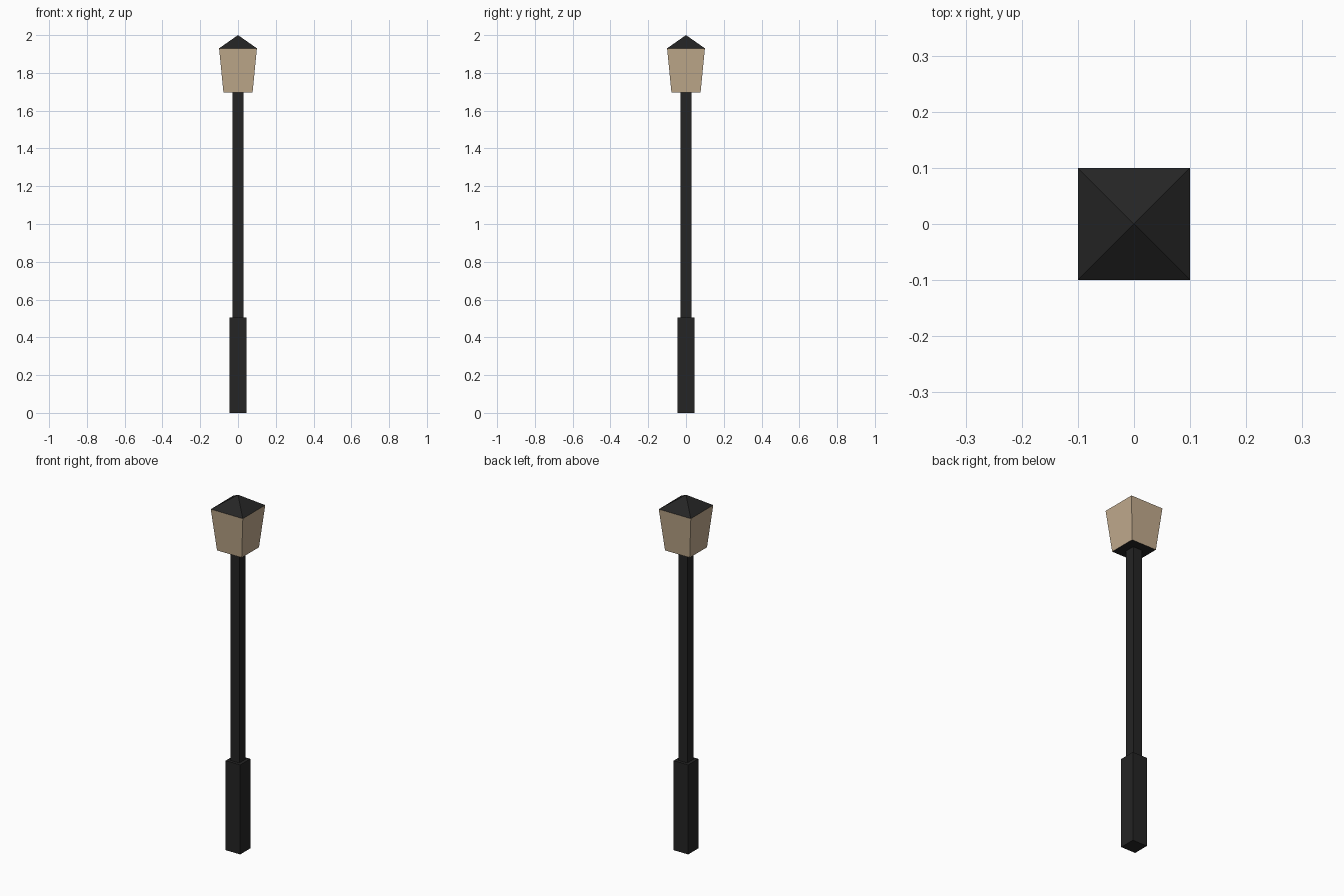
import bpy, bmesh

if "Cube" in bpy.data.objects:
    bpy.data.objects.remove(bpy.data.objects["Cube"])


def material(name, rgb):
    m = bpy.data.materials.new(name)
    m.diffuse_color = (*rgb, 1.0)
    m.use_nodes = True
    m.node_tree.nodes["Principled BSDF"].inputs["Base Color"].default_value = m.diffuse_color
    return m


black = material("black metal", (0.018, 0.018, 0.018))
glass = material("warm glass", (0.54, 0.41, 0.27))


def stack(name, rings, apex=None):
    """Square rings (half width, height) joined into a closed solid."""
    bm = bmesh.new()
    loops = [[bm.verts.new((sx * r, sy * r, z))
              for sx, sy in ((-1, -1), (1, -1), (1, 1), (-1, 1))] for r, z in rings]
    bm.faces.new(loops[0][::-1])
    sides = []
    for a, b in zip(loops, loops[1:]):
        for i in range(4):
            j = (i + 1) % 4
            sides.append(bm.faces.new((a[i], a[j], b[j], b[i])))
    if apex is None:
        bm.faces.new(loops[-1])
    else:
        tip = bm.verts.new((0, 0, apex))
        for i in range(4):
            bm.faces.new((loops[-1][i], loops[-1][(i + 1) % 4], tip))
    return bm, sides, name


def finish(bm, name):
    bmesh.ops.recalc_face_normals(bm, faces=bm.faces)
    me = bpy.data.meshes.new(name)
    bm.to_mesh(me)
    bm.free()
    me.materials.append(black)
    me.materials.append(glass)
    ob = bpy.data.objects.new(name, me)
    bpy.context.collection.objects.link(ob)


# square base and pole
for name, r, z0, z1 in (("base", 0.045, 0.0, 0.505), ("pole", 0.028, 0.505, 1.695)):
    bm, _, _ = stack(name, [(r, z0), (r, z1)])
    finish(bm, name)

# flared lantern with inset glass panes and pyramid roof
bm, sides, _ = stack("lantern", [(0.077, 1.695), (0.1, 1.93)], apex=2.0)
bmesh.ops.inset_individual(bm, faces=sides, thickness=0.016, depth=0.0)
for f in sides:
    f.material_index = 1
finish(bm, "lantern")
